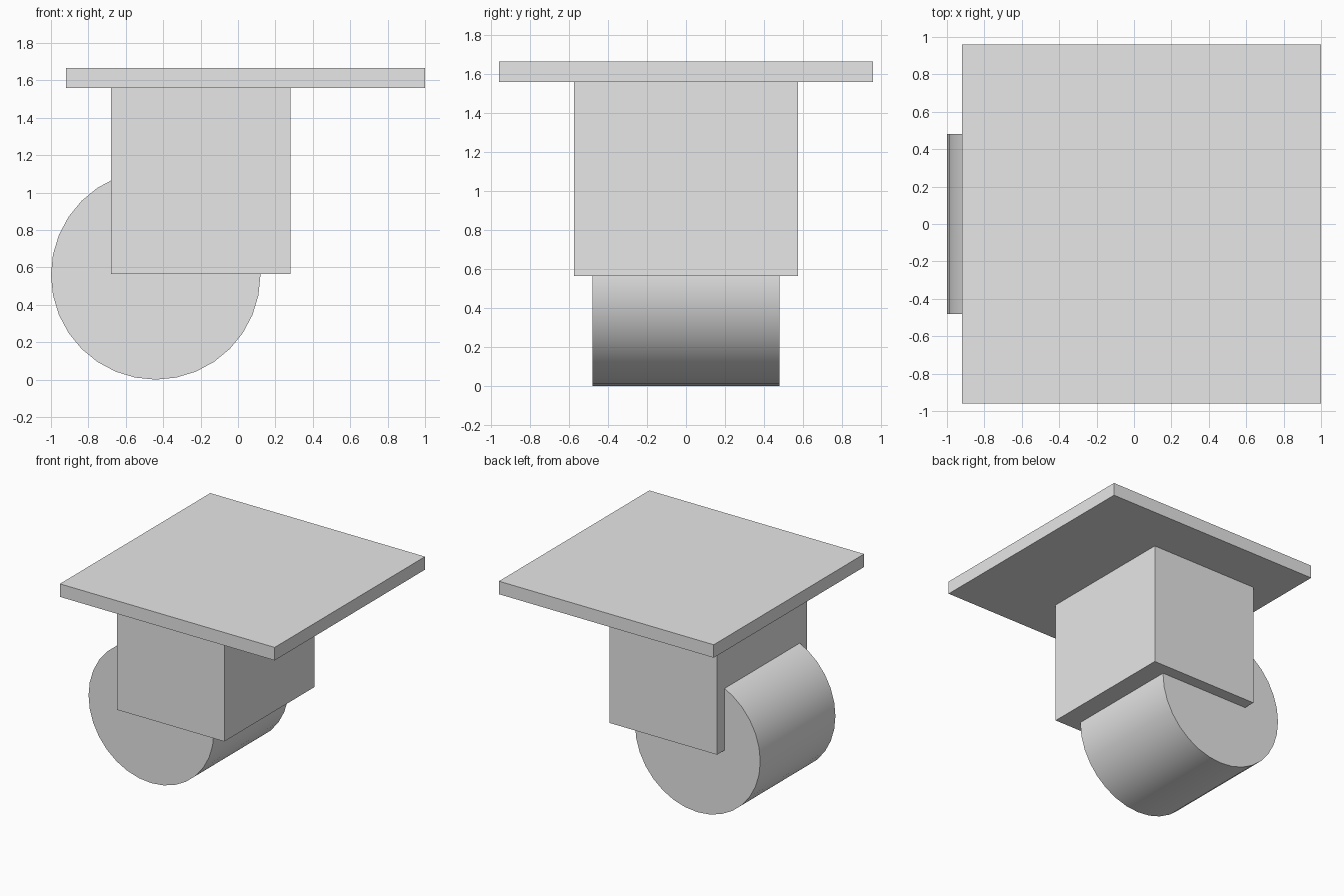
import bpy
from math import pi, radians

cube = bpy.data.objects.get("Cube")
if cube:
    bpy.data.objects.remove(cube, do_unlink=True)

grey = bpy.data.materials.new("plain_grey")
grey.use_nodes = True
colour = (0.8, 0.8, 0.8, 1)
grey.diffuse_color = colour
grey.node_tree.nodes["Principled BSDF"].inputs["Base Color"].default_value = colour


def box(name, low, high):
    """Add a box spanning two opposite corners."""
    centre = [(a + b) / 2 for a, b in zip(low, high)]
    bpy.ops.mesh.primitive_cube_add(size=1, location=centre)
    ob = bpy.context.object
    ob.name = name
    ob.scale = [b - a for a, b in zip(low, high)]
    bpy.ops.object.transform_apply(location=False, rotation=False, scale=True)
    ob.data.materials.append(grey)
    return ob


# Flat mounting plate and the solid housing below it
box("mounting_plate", (-0.92, -0.96, 1.56), (1.0, 0.96, 1.665))
box("wheel_housing", (-0.68, -0.575, 0.565), (0.28, 0.575, 1.56))

# Wide wheel, offset to one side, with its axle along y
radius = 0.56
bpy.ops.mesh.primitive_cylinder_add(vertices=32, radius=radius, depth=0.96,
                                    location=(-0.44, 0, radius),
                                    rotation=(pi / 2, 0, 0))
wheel = bpy.context.object
wheel.name = "wheel"
wheel.data.materials.append(grey)
bpy.ops.object.shade_smooth_by_angle(angle=radians(30))
